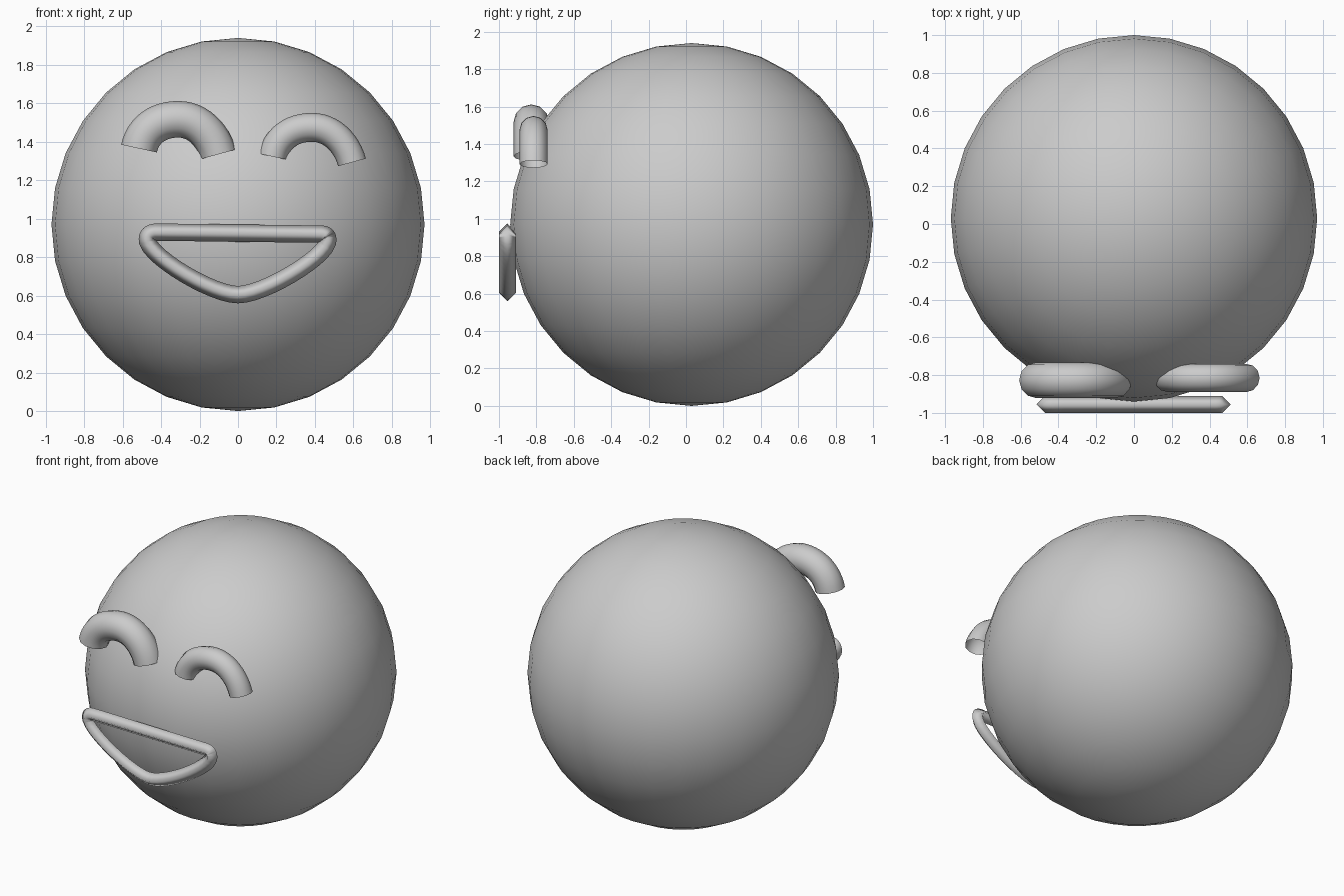
import bpy
import math

cube = bpy.data.objects.get("Cube")
if cube:
    bpy.data.objects.remove(cube, do_unlink=True)

# One plain grey for the whole model
grey = bpy.data.materials.new("plain_grey")
grey.use_nodes = True
colour = (0.6, 0.6, 0.6, 1)
grey.diffuse_color = colour
grey.node_tree.nodes["Principled BSDF"].inputs["Base Color"].default_value = colour


def tube(name, knots, centre, radius, rings, closed=False):
    """Bevelled bezier in the upright x-z plane; knots are (left handle, point, right handle)."""
    data = bpy.data.curves.new(name, "CURVE")
    data.dimensions = "3D"
    data.bevel_depth = radius
    data.bevel_resolution = rings
    data.resolution_u = 12
    spline = data.splines.new("BEZIER")
    spline.bezier_points.add(len(knots) - 1)
    spline.use_cyclic_u = closed
    for point, (left, co, right) in zip(spline.bezier_points, knots):
        point.handle_left_type = point.handle_right_type = "FREE"
        point.co = (*co, 0)
        point.handle_left = (*left, 0)
        point.handle_right = (*right, 0)
    obj = bpy.data.objects.new(name, data)
    bpy.context.collection.objects.link(obj)
    obj.location = centre
    obj.rotation_euler.x = math.pi / 2
    data.materials.append(grey)
    # Turn the curve into a smooth mesh
    bpy.ops.object.select_all(action="DESELECT")
    obj.select_set(True)
    bpy.context.view_layer.objects.active = obj
    bpy.ops.object.convert(target="MESH")
    bpy.ops.object.shade_smooth()


# Round head
bpy.ops.mesh.primitive_uv_sphere_add(segments=32, ring_count=16, radius=0.97,
                                     location=(0, 0.03, 0.97))
head = bpy.context.object
head.name = "head"
head.data.materials.append(grey)
bpy.ops.object.shade_smooth()

# Arched laughing eyes, the right one thicker
arch = [((-0.21, -0.20), (-0.205, -0.152), (-0.185, -0.06)),
        ((-0.11, 0), (0, 0), (0.10, 0)),
        ((0.18, -0.08), (0.208, -0.182), (0.22, -0.23))]
tube("right_eye", arch, (-0.31, -0.827, 1.517), 0.095, 4)
tube("left_eye", arch, (0.385, -0.815, 1.475), 0.075, 4)

# Open smiling mouth outline with a diamond section
mouth = [((-0.465, 0.925), (-0.43, 0.93), (-0.2, 0.928)),
         ((0.2, 0.922), (0.43, 0.92), (0.465, 0.918)),
         ((0.47, 0.905), (0.465, 0.875), (0.44, 0.79)),
         ((0.13, 0.605), (0, 0.605), (-0.13, 0.605)),
         ((-0.44, 0.79), (-0.47, 0.88), (-0.475, 0.91))]
tube("mouth", mouth, (0, -0.955, 0), 0.045, 0, closed=True)
